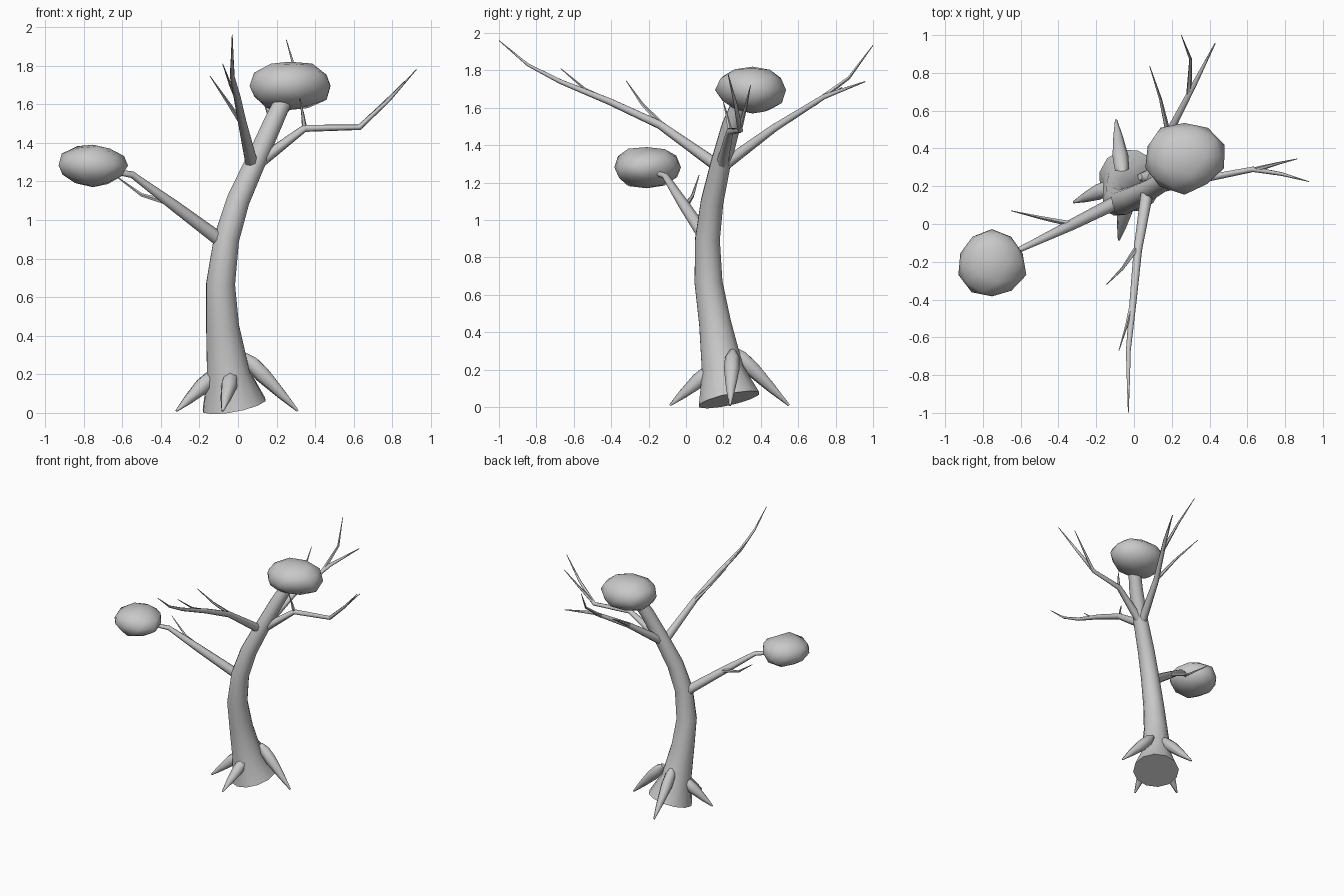
import bpy
import bmesh
import random
from math import cos, sin, tau, radians
from mathutils import Vector

random.seed(4)
cube = bpy.data.objects.get("Cube")
if cube:
    bpy.data.objects.remove(cube, do_unlink=True)

# One plain grey for the whole tree
GREY = (0.58, 0.58, 0.58, 1.0)
grey = bpy.data.materials.new("plain_grey")
grey.use_nodes = True
grey.diffuse_color = GREY
grey.node_tree.nodes["Principled BSDF"].inputs["Base Color"].default_value = GREY


def finish(bm, name):
    """Turn a bmesh into a smooth shaded object with the grey material."""
    bmesh.ops.recalc_face_normals(bm, faces=bm.faces[:])
    mesh = bpy.data.meshes.new(name)
    bm.to_mesh(mesh)
    bm.free()
    mesh.materials.append(grey)
    mesh.shade_smooth()
    mesh.set_sharp_from_angle(angle=radians(65))
    obj = bpy.data.objects.new(name, mesh)
    bpy.context.scene.collection.objects.link(obj)
    return obj


def limb(name, points, radii, sides=7):
    """Sweep a closed round tube through points with one radius per point."""
    path = [Vector(p) for p in points]
    steps = [(b - a).normalized() for a, b in zip(path, path[1:])]
    bm = bmesh.new()
    rings = []
    side = Vector((1, 0.3, 0))
    for i, (centre, radius) in enumerate(zip(path, radii)):
        before = steps[max(i - 1, 0)]
        after = steps[min(i, len(steps) - 1)]
        along = (before + after).normalized()
        side = (side - along * side.dot(along)).normalized()
        other = along.cross(side)
        ring = []
        for k in range(sides):
            turn = tau * k / sides
            offset = side * cos(turn) + other * sin(turn)
            ring.append(bm.verts.new(centre + offset * radius))
        rings.append(ring)
    for low, high in zip(rings, rings[1:]):
        for k in range(sides):
            n = (k + 1) % sides
            bm.faces.new((low[k], low[n], high[n], high[k]))
    bm.faces.new(rings[0])
    bm.faces.new(rings[-1])
    return finish(bm, name)


def twig(name, points, thickness):
    """A thin limb that tapers evenly to a point."""
    last = len(points) - 1
    radii = [thickness * (1 - i / last) + 0.002 for i in range(len(points))]
    return limb(name, points, radii, sides=5)


def root(name, top, tip):
    """A spindle that bulges near the trunk and ends in a point."""
    top, tip = Vector(top), Vector(tip)
    stations = (0, 0.14, 0.35, 0.7, 1)
    points = [top.lerp(tip, s) for s in stations]
    return limb(name, points, (0.018, 0.04, 0.043, 0.026, 0.006))


def leaf_clump(name, centre, size):
    """A slightly lumpy low-poly ball fitted to the given half sizes."""
    bm = bmesh.new()
    bmesh.ops.create_icosphere(bm, subdivisions=2, radius=1)
    for v in bm.verts:
        v.co *= random.uniform(0.93, 1.07)
    for axis in range(3):
        values = [v.co[axis] for v in bm.verts]
        low, high = min(values), max(values)
        for v in bm.verts:
            t = (v.co[axis] - low) / (high - low)
            v.co[axis] = centre[axis] + size[axis] * (2 * t - 1)
    return finish(bm, name)


# Trunk, flared at the foot and leaning back toward the crown
limb("trunk",
     [(-0.02, 0.23, 0.04), (-0.05, 0.195, 0.2), (-0.08, 0.155, 0.45),
      (-0.09, 0.12, 0.67), (-0.06, 0.115, 0.9), (0, 0.14, 1.1),
      (0.09, 0.185, 1.3), (0.18, 0.24, 1.5), (0.25, 0.3, 1.65)],
     (0.17, 0.115, 0.088, 0.077, 0.068, 0.062, 0.055, 0.051, 0.045),
     sides=12)

# Roots
root("front_root", (-0.03, 0.15, 0.21), (-0.08, -0.085, 0.01))
root("right_root", (-0.11, 0.2, 0.21), (-0.32, 0.115, 0.01))
root("back_root", (-0.06, 0.25, 0.31), (-0.095, 0.55, 0.01))
root("left_root", (0.03, 0.25, 0.3), (0.31, 0.235, 0.01))

# Low branch carrying the smaller clump
limb("low_branch",
     [(-0.1, 0.11, 0.9), (-0.34, -0.01, 1.08), (-0.55, -0.11, 1.235),
      (-0.7, -0.18, 1.26)],
     (0.038, 0.03, 0.018, 0.012))
twig("low_twig",
     [(-0.33, 0, 1.08), (-0.5, 0.035, 1.13), (-0.65, 0.07, 1.24)], 0.014)

# Long branch to the front
limb("front_branch",
     [(0.07, 0.17, 1.29), (0.02, -0.14, 1.51), (-0.005, -0.41, 1.635),
      (-0.03, -0.67, 1.74), (-0.03, -0.845, 1.83), (-0.03, -1, 1.96)],
     (0.034, 0.023, 0.019, 0.013, 0.008, 0.002))
twig("front_inner_twig",
     [(0.02, -0.12, 1.5), (-0.06, -0.235, 1.62), (-0.145, -0.32, 1.745)], 0.013)
twig("front_outer_twig",
     [(-0.01, -0.42, 1.64), (-0.04, -0.54, 1.7), (-0.08, -0.67, 1.81)], 0.011)

# Bent branch to the left
limb("left_branch",
     [(0.1, 0.19, 1.29), (0.345, 0.235, 1.475), (0.63, 0.29, 1.48),
      (0.78, 0.265, 1.62), (0.925, 0.225, 1.78)],
     (0.034, 0.02, 0.015, 0.01, 0.002))
twig("left_outer_twig",
     [(0.65, 0.29, 1.5), (0.76, 0.32, 1.61), (0.865, 0.345, 1.72)], 0.012)
twig("left_inner_twig",
     [(0.345, 0.235, 1.475), (0.335, 0.22, 1.55), (0.32, 0.2, 1.63)], 0.012)

# Long forked branch to the back
limb("back_branch",
     [(0.09, 0.2, 1.29), (0.18, 0.47, 1.49), (0.32, 0.74, 1.66),
      (0.43, 0.957, 1.74)],
     (0.034, 0.022, 0.014, 0.003))
twig("back_upper_twig",
     [(0.29, 0.68, 1.62), (0.3, 0.87, 1.76), (0.25, 1, 1.935)], 0.013)
twig("back_side_twig",
     [(0.18, 0.48, 1.5), (0.14, 0.66, 1.61), (0.083, 0.835, 1.71)], 0.013)

# Leaf clumps
leaf_clump("crown_leaves", (0.27, 0.345, 1.695), (0.21, 0.19, 0.125))
leaf_clump("low_leaves", (-0.75, -0.205, 1.28), (0.18, 0.178, 0.11))
